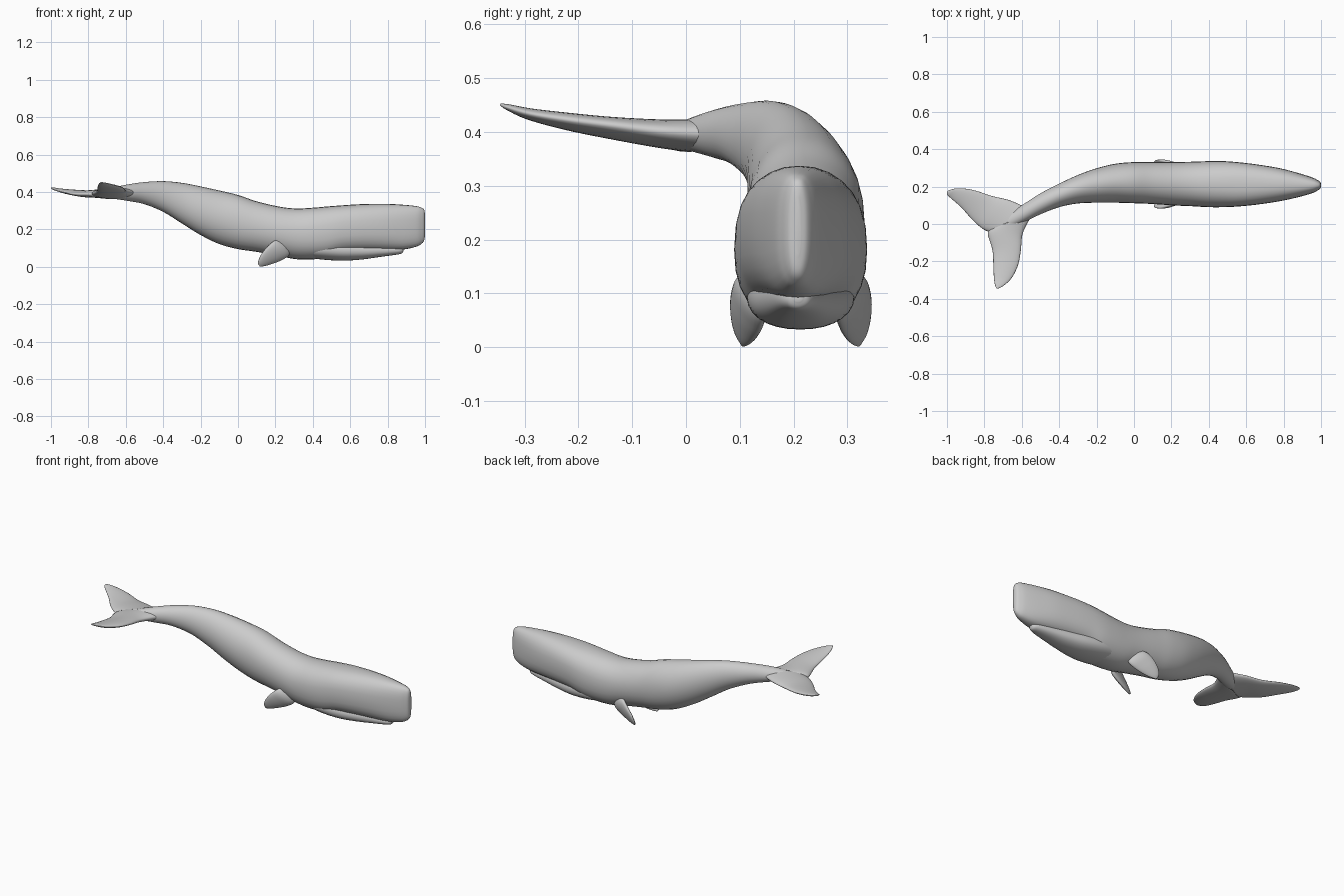
import bpy, bmesh, math
from mathutils import Vector

SIDES, STEPS = 28, 5


def spline(keys):
    """Catmull-Rom through equal-length tuples of numbers."""
    out = []
    for i in range(len(keys) - 1):
        p0, p1 = keys[max(i - 1, 0)], keys[i]
        p2, p3 = keys[i + 1], keys[min(i + 2, len(keys) - 1)]
        for s in range(STEPS):
            t = s / STEPS
            out.append([0.5 * (2 * b + (c - a) * t + (2 * a - 5 * b + 4 * c - d) * t * t
                               + (3 * b - a - 3 * c + d) * t ** 3)
                        for a, b, c, d in zip(p0, p1, p2, p3)])
    return out + [list(keys[-1])]


def loft(name, rings):
    """Skin over rings given as (centre, half axis u, half axis v, roundness)."""
    bm = bmesh.new()
    loops = []
    for c, u, v, n in rings:
        loop = []
        for k in range(SIDES):
            a = 2 * math.pi * k / SIDES
            cu, cv = math.cos(a), math.sin(a)
            p = c + u * math.copysign(abs(cu) ** (2 / n), cu) \
                + v * math.copysign(abs(cv) ** (2 / n), cv)
            loop.append(bm.verts.new(p))
        loops.append(loop)
    for a, b in zip(loops, loops[1:]):
        for k in range(SIDES):
            j = (k + 1) % SIDES
            bm.faces.new((a[k], a[j], b[j], b[k]))
    bm.faces.new(loops[0])
    bm.faces.new(loops[-1])
    bmesh.ops.recalc_face_normals(bm, faces=bm.faces)
    mesh = bpy.data.meshes.new(name)
    bm.to_mesh(mesh)
    bm.free()
    mesh.shade_smooth()
    obj = bpy.data.objects.new(name, mesh)
    bpy.context.collection.objects.link(obj)
    return obj


def trunk(name, keys):
    """Keys: x, centre y, half width, bottom z, top z, roundness."""
    loft(name, [(Vector((x, y, (b + t) / 2)), Vector((0, w, 0)),
                 Vector((0, 0, (t - b) / 2)), n) for x, y, w, b, t, n in spline(keys)])


def blade(name, keys, mirror_y=None):
    """Keys: leading edge xyz, trailing edge xyz, half thickness."""
    rings = []
    data = spline(keys)
    for i, k in enumerate(data):
        le, te = Vector(k[:3]), Vector(k[3:6])
        lo, hi = data[max(i - 1, 0)], data[min(i + 1, len(data) - 1)]
        span = Vector(hi[:3]) + Vector(hi[3:6]) - Vector(lo[:3]) - Vector(lo[3:6])
        c, u = (le + te) / 2, (le - te) / 2
        v = u.cross(span).normalized() * k[6]
        if mirror_y is not None:
            c.y = 2 * mirror_y - c.y
            u.y, v.y = -u.y, -v.y
        rings.append((c, u, v, 2))
    loft(name, rings)


# body from blunt nose to tail stock
trunk("body", [
    (1.0, .207, .006, .17, .28, 2.4), (.995, .207, .018, .14, .305, 2.5),
    (.98, .207, .029, .122, .317, 2.6), (.95, .207, .043, .107, .325, 2.6),
    (.88, .208, .064, .092, .332, 2.6), (.78, .21, .088, .087, .337, 2.5),
    (.66, .211, .107, .083, .335, 2.5), (.56, .212, .118, .074, .329, 2.5),
    (.48, .213, .123, .050, .323, 2.4), (.40, .213, .123, .040, .316, 2.3),
    (.31, .214, .119, .041, .312, 2.2), (.22, .215, .116, .058, .322, 2.1),
    (.10, .219, .112, .080, .350, 2.1), (0, .221, .110, .095, .384, 2.1),
    (-.10, .218, .104, .122, .408, 2), (-.20, .206, .092, .170, .430, 2),
    (-.30, .186, .076, .232, .449, 2), (-.40, .153, .063, .294, .458, 2),
    (-.50, .108, .056, .335, .453, 2), (-.58, .063, .050, .351, .442, 2),
    (-.65, .025, .045, .362, .428, 2), (-.71, -.008, .034, .372, .413, 2),
    (-.75, -.03, .018, .381, .402, 2), (-.77, -.04, .004, .387, .394, 2)])

# narrow lower jaw
trunk("lower_jaw", [
    (.885, .208, .008, .085, .10, 2), (.875, .208, .023, .071, .105, 2),
    (.84, .208, .036, .064, .11, 2.2), (.76, .209, .053, .053, .12, 2.3),
    (.66, .211, .073, .039, .13, 2.2), (.56, .212, .092, .033, .14, 2.2),
    (.46, .213, .100, .038, .15, 2.2), (.36, .213, .090, .05, .15, 2.2)])

# tail flukes
blade("left_fluke", [
    (-.55, .075, .40, -.77, -.045, .387, .030), (-.66, .125, .396, -.81, -.025, .388, .023),
    (-.76, .150, .394, -.862, .02, .388, .018), (-.86, .182, .403, -.92, .085, .396, .013),
    (-.94, .191, .413, -.97, .130, .408, .008), (-.985, .182, .421, -.995, .152, .418, .005),
    (-1.0, .173, .423, -1.0, .165, .422, .002)])
blade("right_fluke", [
    (-.55, .04, .397, -.76, -.02, .39, .030), (-.595, -.05, .402, -.782, -.05, .392, .026),
    (-.605, -.14, .413, -.757, -.14, .402, .020), (-.62, -.22, .423, -.752, -.22, .416, .016),
    (-.655, -.29, .434, -.749, -.29, .432, .011), (-.70, -.332, .446, -.743, -.327, .445, .006),
    (-.727, -.345, .451, -.736, -.344, .451, .002)])

# paired side flippers
flipper = [
    (.285, .155, .085, .215, .135, .15, .020), (.265, .145, .055, .185, .100, .133, .020),
    (.225, .138, .032, .150, .087, .100, .017), (.18, .128, .015, .122, .086, .062, .013),
    (.145, .117, .005, .108, .092, .030, .008), (.118, .107, .001, .108, .101, .012, .003)]
blade("right_flipper", flipper)
blade("left_flipper", flipper, mirror_y=.2135)
